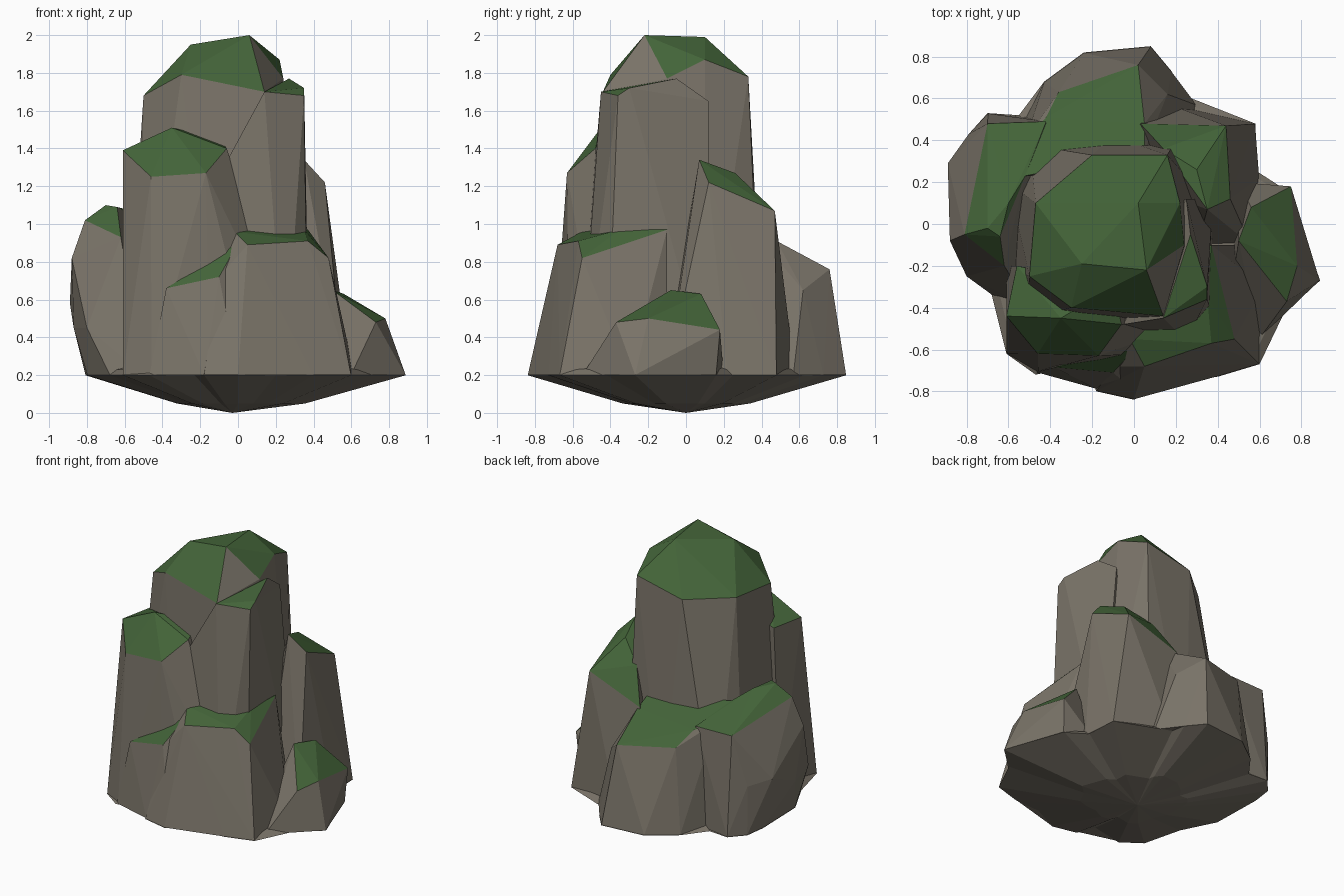
import bpy, bmesh


def material(name, rgb):
    m = bpy.data.materials.new(name)
    m.diffuse_color = (*rgb, 1)
    return m


ROCK = material("grey brown rock", (0.195, 0.174, 0.140))
MOSS = material("moss green", (0.056, 0.126, 0.040))


def finish(name, bm, moss):
    """Paint upward-facing faces as moss and create the object."""
    bmesh.ops.recalc_face_normals(bm, faces=bm.faces[:])
    bm.normal_update()
    for f in bm.faces:
        f.material_index = 1 if f.normal.z > moss else 0
        f.smooth = False
    me = bpy.data.meshes.new(name)
    bm.to_mesh(me)
    bm.free()
    me.materials.append(ROCK)
    me.materials.append(MOSS)
    ob = bpy.data.objects.new(name, me)
    bpy.context.collection.objects.link(ob)


def boulder(name, foot, crown, moss=0.6):
    """Faceted boulder: the hull of a footprint near the ground and crown points."""
    bm = bmesh.new()
    pts = [(x * 0.997, y * 0.997, 0.201) for x, y in foot] + crown
    vs = [bm.verts.new(p) for p in pts]
    bmesh.ops.convex_hull(bm, input=vs)
    bmesh.ops.delete(bm, geom=[v for v in bm.verts if not v.link_faces], context='VERTS')
    finish(name, bm, moss)


# bowl-shaped underside: a ragged outline fanned to a low centre
outline = [(0.89, -0.27), (0.73, 0.16), (0.59, 0.25), (0.58, 0.48), (0.2, 0.63),
           (0.18, 0.73), (0.08, 0.85), (-0.24, 0.82), (-0.43, 0.68), (-0.55, 0.52),
           (-0.7, 0.53), (-0.79, 0.43), (-0.81, 0.28), (-0.8, -0.1), (-0.68, -0.34),
           (-0.61, -0.62), (-0.47, -0.72), (-0.23, -0.67), (-0.18, -0.8), (0, -0.84),
           (0.2, -0.74), (0.4, -0.73), (0.6, -0.67), (0.72, -0.42)]
bm = bmesh.new()
low = bm.verts.new((-0.03, 0, 0))
high = bm.verts.new((0, 0, 0.4))
rings = [[bm.verts.new((x * s, y * s, z)) for x, y in outline]
         for s, z in ((0.4, 0.05), (1, 0.2), (0.95, 0.23))]
n = len(outline)
for i in range(n):
    j = (i + 1) % n
    bm.faces.new((low, rings[0][j], rings[0][i]))
    for a, b in zip(rings, rings[1:]):
        bm.faces.new((a[i], a[j], b[j], b[i]))
    bm.faces.new((rings[2][i], rings[2][j], high))
finish("underside", bm, 2)

# tall central tower
boulder("tower",
        [(-0.6, 0.2), (-0.5, 0.38), (-0.1, 0.42), (0.2, 0.4), (0.36, 0.1), (0.3, -0.4),
         (-0.1, -0.52), (-0.52, -0.46), (-0.6, -0.2)],
        [(0.06, -0.22, 2.0), (0.02, 0.1, 1.99), (-0.25, -0.19, 1.95), (-0.47, 0.1, 1.70),
         (-0.5, -0.25, 1.68), (-0.2, 0.33, 1.70), (0.16, 0.33, 1.78), (0.22, 0.1, 1.87),
         (0.24, -0.1, 1.77), (-0.3, -0.4, 1.79), (-0.01, -0.41, 1.75), (0.14, -0.44, 1.7)],
        moss=0.53)

# front left shoulder
boulder("left_shoulder",
        [(-0.61, -0.62), (-0.46, -0.71), (-0.15, -0.67), (0.1, -0.62), (0.35, -0.45),
         (0, -0.3), (-0.61, -0.2)],
        [(-0.35, -0.45, 1.51), (-0.61, -0.44, 1.39), (-0.46, -0.62, 1.25),
         (-0.17, -0.63, 1.27), (-0.06, -0.48, 1.4), (-0.56, -0.2, 1.39), (-0.1, -0.3, 1.45)],
        moss=0.42)

# front right column
boulder("right_shoulder",
        [(0, -0.52), (0.25, -0.56), (0.37, -0.42), (0.38, 0.12), (0, 0)],
        [(0.14, -0.45, 1.7), (0.35, -0.36, 1.68), (0.35, -0.3, 1.72), (0.27, -0.05, 1.77),
         (-0.05, -0.48, 1.35), (0.25, 0.12, 1.65)])

# low ledge at the front and the small mossy step beside it
boulder("front_ledge",
        [(-0.18, -0.8), (0, -0.84), (0.2, -0.74), (0.4, -0.73), (0.6, -0.67),
         (0.62, -0.3), (0.5, -0.1), (-0.2, -0.4)],
        [(0.05, -0.68, 0.89), (0.37, -0.57, 0.91), (-0.02, -0.55, 0.96), (0.35, -0.35, 0.97),
         (0.48, -0.55, 0.82), (0.37, -0.1, 0.97), (-0.1, -0.68, 0.72), (0, -0.4, 0.96)])
boulder("front_step",
        [(-0.47, -0.71), (-0.23, -0.67), (-0.18, -0.79), (0, -0.8), (0, -0.5)],
        [(-0.38, -0.685, 0.66), (-0.1, -0.71, 0.72), (0, -0.6, 0.9), (-0.1, -0.6, 0.83)],
        moss=0.4)

# back right column
boulder("back_right_column",
        [(0.56, -0.1), (0.6, 0.22), (0.58, 0.48), (0.15, 0.58), (0, 0.2), (0.3, -0.12)],
        [(0.35, 0.07, 1.34), (0.46, 0.12, 1.22), (0.44, 0.47, 1.07), (0.03, 0.48, 0.92),
         (0.3, 0.26, 1.27), (0.14, 0.36, 1.15)], moss=0.5)

# low foot on the right
boulder("right_foot",
        [(0.89, -0.27), (0.74, 0.16), (0.5, 0.2), (0.45, -0.4), (0.6, -0.55), (0.72, -0.42)],
        [(0.56, 0.08, 0.63), (0.75, 0.18, 0.44), (0.78, -0.2, 0.5), (0.73, -0.37, 0.48),
         (0.5, -0.08, 0.65)], moss=0.65)

# ledge at the back
boulder("back_ledge",
        [(0.18, 0.73), (0.08, 0.85), (-0.24, 0.82), (-0.43, 0.68), (-0.55, 0.45),
         (0.3, 0.57), (0.3, 0.2)],
        [(-0.36, 0.63, 0.79), (0.02, 0.76, 0.76), (0.05, 0.48, 0.91), (-0.42, 0.51, 0.89),
         (0.16, 0.62, 0.65), (-0.52, 0.23, 1.02), (0.05, 0.35, 0.97), (-0.52, 0.4, 0.93)])

# bulging ledge on the left
boulder("left_ledge",
        [(-0.81, 0.28), (-0.8, -0.1), (-0.68, -0.34), (-0.5, -0.4), (-0.4, 0.5),
         (-0.7, 0.53), (-0.79, 0.43)],
        [(-0.62, -0.2, 0.93), (-0.64, -0.06, 1.09), (-0.7, -0.02, 1.1), (-0.6, 0.1, 1.08),
         (-0.81, -0.05, 1.02), (-0.72, 0.31, 0.94), (-0.7, 0.48, 0.91),
         (-0.42, 0.49, 0.91), (-0.52, 0.23, 1.02), (-0.88, -0.08, 0.82), (-0.89, 0.29, 0.58),
         (-0.79, 0.43, 0.55), (-0.87, 0.0, 0.45), (-0.8, -0.25, 0.45)], moss=0.55)
